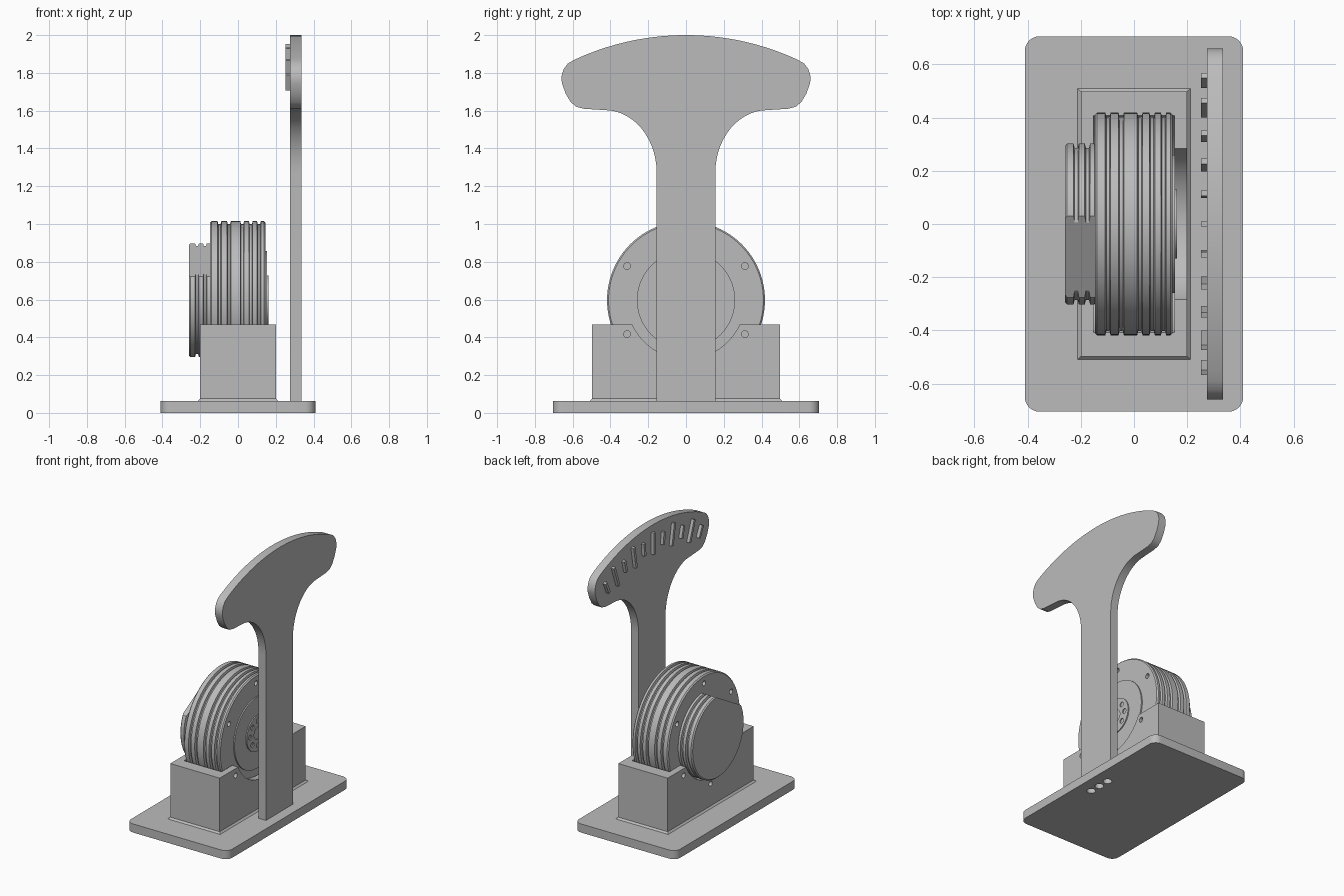
import bpy, bmesh
from math import sin, cos, pi, radians, sqrt
from mathutils import Vector

cube = bpy.data.objects.get("Cube")
if cube:
    bpy.data.objects.remove(cube, do_unlink=True)

grey = bpy.data.materials.new("plain_grey")
grey.use_nodes = True
grey.diffuse_color = (0.5, 0.5, 0.5, 1)
grey.node_tree.nodes["Principled BSDF"].inputs["Base Color"].default_value = (0.5, 0.5, 0.5, 1)

AXLE_Z = 0.597
BASE_TOP = 0.063


def finish(bm, name):
    bmesh.ops.recalc_face_normals(bm, faces=bm.faces)
    me = bpy.data.meshes.new(name)
    bm.to_mesh(me)
    bm.free()
    me.materials.append(grey)
    ob = bpy.data.objects.new(name, me)
    bpy.context.collection.objects.link(ob)
    return ob


def smooth(ob):
    bpy.ops.object.select_all(action='DESELECT')
    ob.select_set(True)
    bpy.context.view_layer.objects.active = ob
    bpy.ops.object.shade_smooth_by_angle(angle=radians(30))


def prism(name, outline, lo, hi, axis='X'):
    """Extrude a flat outline, (y, z) along X or (x, y) along Z."""
    bm = bmesh.new()
    place = (lambda a, b, h: (h, a, b)) if axis == 'X' else (lambda a, b, h: (a, b, h))
    face = bm.faces.new([bm.verts.new(place(a, b, lo)) for a, b in outline])
    out = bmesh.ops.extrude_face_region(bm, geom=[face])
    moved = [v for v in out['geom'] if isinstance(v, bmesh.types.BMVert)]
    bmesh.ops.translate(bm, verts=moved, vec=Vector(place(0, 0, hi - lo)))
    return finish(bm, name)


def circle(cy, cz, r, n=24):
    return [(cy + r * cos(2 * pi * i / n), cz + r * sin(2 * pi * i / n)) for i in range(n)]


def lathe(name, profile, n=96):
    """Turn an (x, radius) profile around the axle."""
    bm = bmesh.new()
    rings = [[bm.verts.new((x, y, z)) for y, z in circle(0, AXLE_Z, r, n)] for x, r in profile]
    for a, b in zip(rings, rings[1:]):
        for i in range(n):
            j = (i + 1) % n
            bm.faces.new((a[i], a[j], b[j], b[i]))
    bm.faces.new(rings[0])
    bm.faces.new(rings[-1])
    return finish(bm, name)


def cut(ob, cutters):
    """Subtract the cutters, bake the result and delete them."""
    for c in cutters:
        mod = ob.modifiers.new("cut", 'BOOLEAN')
        mod.operation, mod.solver, mod.object = 'DIFFERENCE', 'EXACT', c
        c.hide_render = True
    bpy.context.view_layer.update()
    dg = bpy.context.evaluated_depsgraph_get()
    me = bpy.data.meshes.new_from_object(ob.evaluated_get(dg))
    ob.modifiers.clear()
    ob.data = me
    for c in cutters:
        bpy.data.objects.remove(c, do_unlink=True)


def grooved(x0, x1, r, grooves, depth=0.016, half=0.006, edge=0.008):
    """Profile of a cylinder with chamfered ends and ring grooves."""
    pts = [(x0, r - edge), (x0 + edge, r)]
    for g in grooves:
        pts += [(g - half - 0.004, r), (g - half, r - depth),
                (g + half, r - depth), (g + half + 0.004, r)]
    return pts + [(x1 - edge, r), (x1, r - edge)]


def bolt_holes(lo, hi):
    return [prism("hole_cutter", circle(0.36 * cos(a), AXLE_Z + 0.36 * sin(a), 0.018), lo, hi)
            for a in (radians(30 + 60 * k) for k in range(6))]


# Base plate with rounded corners and three screw holes under the post
bx, by, cr = 0.41, 0.705, 0.055
outline = []
for k, (sx, sy) in enumerate(((1, 1), (-1, 1), (-1, -1), (1, -1))):
    for i in range(9):
        a = k * pi / 2 + i * pi / 16
        outline.append((sx * (bx - cr) + cr * cos(a), sy * (by - cr) + cr * sin(a)))
base = prism("base_plate", outline, 0, BASE_TOP, 'Z')
cut(base, [prism("screw_cutter", circle(0.305, y, 0.03), -0.1, 0.055, 'Z') for y in (-0.085, 0, 0.085)])
smooth(base)

# Cradle block: wheel pocket, side openings and bolt holes
cradle = prism("cradle", [(-0.497, BASE_TOP), (0.497, BASE_TOP), (0.497, 0.467), (-0.497, 0.467)], -0.2, 0.2)
cut(cradle, [prism("pocket_cutter", circle(0, AXLE_Z, 0.428, 96), -0.152, 0.152),
             prism("opening_cutter", circle(0, AXLE_Z, 0.312, 96), -0.3, 0.3)] + bolt_holes(-0.3, 0.3))
smooth(cradle)

# Small sloping bead where the cradle meets the base
bm = bmesh.new()
levels = [[bm.verts.new((sx * (0.2 + e), sy * (0.497 + e), z)) for sx, sy in ((-1, -1), (1, -1), (1, 1), (-1, 1))]
          for e, z in ((0.012, BASE_TOP), (0, BASE_TOP + 0.012))]
for i in range(4):
    j = (i + 1) % 4
    bm.faces.new((levels[0][i], levels[0][j], levels[1][j], levels[1][i]))
bm.faces.new(levels[0])
bm.faces.new(levels[1])
finish(bm, "cradle_bead")

# Large grooved wheel
wheel = lathe("wheel", grooved(-0.147, 0.145, 0.418, (-0.098, -0.048, 0.022, 0.068, 0.111)))
cut(wheel, bolt_holes(0.115, 0.2) + bolt_holes(-0.2, -0.117))
smooth(wheel)

# Raised disc and hub on the wheel's left side
smooth(lathe("wheel_disc", [(0.14, 0.26), (0.154, 0.26)]))
hub = lathe("hub", [(0.15, 0.13), (0.162, 0.13)])
cut(hub, [prism("hub_cutter", circle(0.09 * cos(k * pi / 4), AXLE_Z + 0.09 * sin(k * pi / 4), 0.018),
                0.155, 0.2) for k in range(8)]
    + [prism("bore_cutter", circle(0, AXLE_Z, 0.045, 32), 0.155, 0.2)])
smooth(hub)

# Small grooved drum with a flat sliced off its upper front
drum = lathe("drum", grooved(-0.26, -0.14, 0.302, (-0.217, -0.175)))
bm = bmesh.new()
bm.from_mesh(drum.data)
a, b = Vector((0, 0.03, 0.897)), Vector((0, -0.277, 0.72))
normal = Vector((0, (b - a).z, -(b - a).y))
bmesh.ops.bisect_plane(bm, geom=bm.verts[:] + bm.edges[:] + bm.faces[:], plane_co=a,
                       plane_no=normal, clear_outer=True)
bmesh.ops.holes_fill(bm, edges=[e for e in bm.edges if e.is_boundary])
bmesh.ops.recalc_face_normals(bm, faces=bm.faces)
bm.to_mesh(drum.data)
bm.free()
smooth(drum)

# Upright post flaring into an arched head
R = 2.0 - AXLE_Z
half = [(y, AXLE_Z + sqrt(R * R - y * y)) for y in (0.59 * i / 14 for i in range(1, 15))]
half += [(0.625, 1.85), (0.648, 1.82), (0.66, 1.78), (0.657, 1.745), (0.637, 1.69),
         (0.61, 1.645), (0.58, 1.62), (0.54, 1.61)]
half += [(0.43 - 0.275 * sin(t), 1.27 + 0.333 * cos(t)) for t in (pi / 2 * i / 14 for i in range(15))]
half.append((0.155, BASE_TOP))
post = prism("post_and_head", [(0, 2.0)] + half + [(-y, z) for y, z in reversed(half)], 0.275, 0.335)
smooth(post)

# Raised scale marks, alternating short and long, fanned about the axle
for k in range(-5, 6):
    t = radians(5 * k)
    reach = 0.045 if k % 2 else 0.08
    marks = []
    for dr, dw in ((-reach, -0.01), (-reach, 0.01), (reach, 0.01), (reach, -0.01)):
        r = 1.275 + dr
        marks.append((r * sin(t) + dw * cos(t), AXLE_Z + r * cos(t) - dw * sin(t)))
    prism(f"scale_mark_{k + 6}", marks, 0.252, 0.28)
